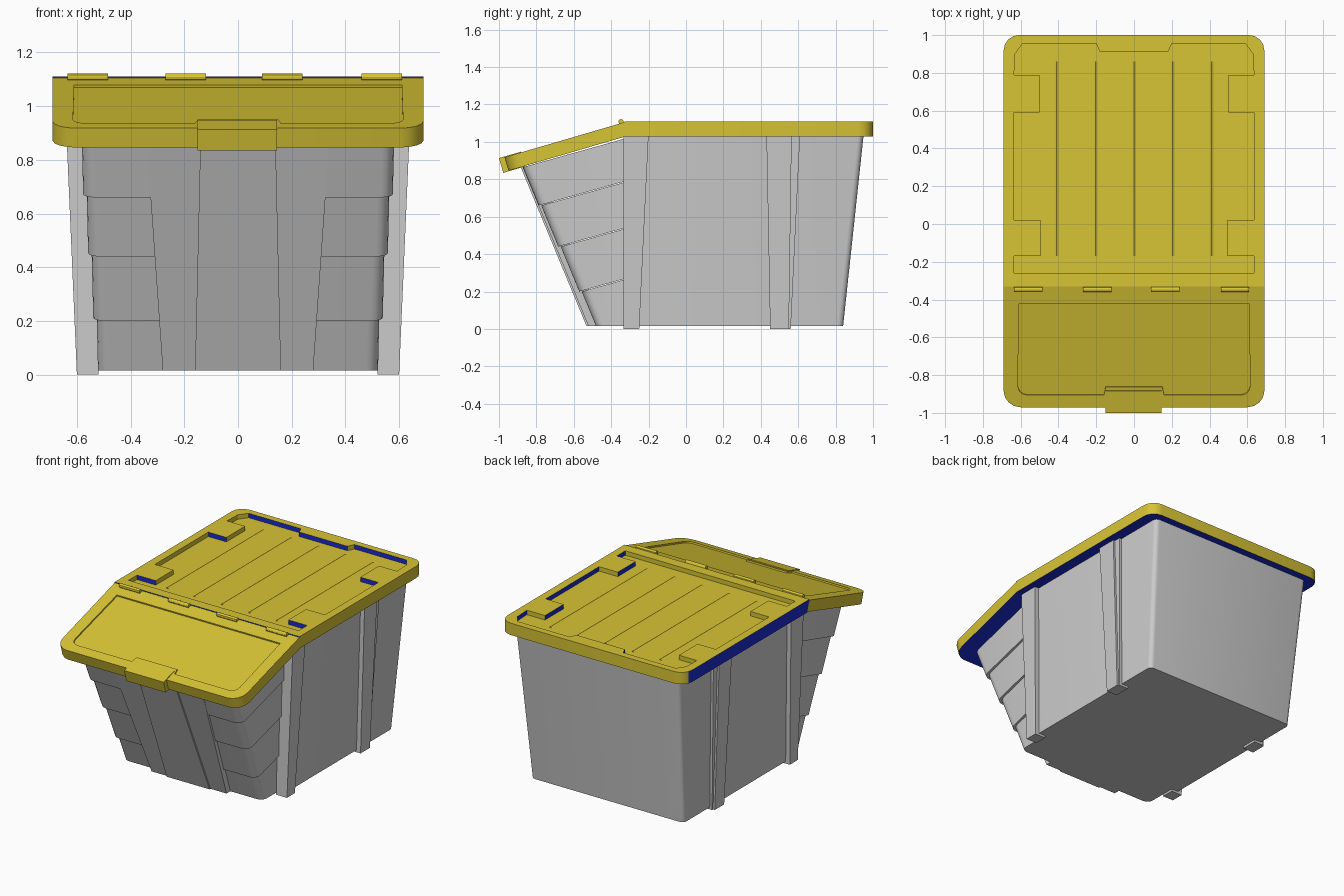
import bpy, bmesh, math
from mathutils import Vector

if "Cube" in bpy.data.objects:
    bpy.data.objects.remove(bpy.data.objects["Cube"])


def material(name, rgb):
    m = bpy.data.materials.new(name)
    m.diffuse_color = (*rgb, 1)
    m.use_nodes = True
    m.node_tree.nodes["Principled BSDF"].inputs["Base Color"].default_value = m.diffuse_color
    return m


YELLOW = material("yellow plastic", (0.68, 0.55, 0.035))
GREY = material("grey plastic", (0.60, 0.60, 0.60))
BLUE = material("blue plastic", (0.01, 0.025, 0.62))


def rounded(pts, radii, n=4):
    """2D outline with the corners rounded by the given radii."""
    out = []
    for i, p in enumerate(pts):
        p, r = Vector(p), radii[i]
        if r == 0:
            out.append(tuple(p))
            continue
        a = p + (Vector(pts[i - 1]) - p).normalized() * r
        b = p + (Vector(pts[(i + 1) % len(pts)]) - p).normalized() * r
        for k in range(n + 1):
            t = k / n * math.pi / 2
            out.append(tuple(p + (a - p) * (1 - math.sin(t)) + (b - p) * (1 - math.cos(t))))
    return out


def loft(name, rings, mat):
    """Closed solid through rings that have equal point counts."""
    bm = bmesh.new()
    rows = [[bm.verts.new(p) for p in ring] for ring in rings]
    n = len(rows[0])
    for a, b in zip(rows, rows[1:]):
        for i in range(n):
            j = (i + 1) % n
            bm.faces.new((a[i], a[j], b[j], b[i]))
    bm.faces.new(rows[0][::-1])
    bm.faces.new(rows[-1])
    bmesh.ops.recalc_face_normals(bm, faces=bm.faces)
    me = bpy.data.meshes.new(name)
    bm.to_mesh(me)
    bm.free()
    me.materials.append(mat)
    ob = bpy.data.objects.new(name, me)
    bpy.context.collection.objects.link(ob)
    return ob


def prism(name, outline, z0, z1, mat):
    return loft(name, [[(x, y, z) for x, y in outline] for z in (z0, z1)], mat)


def box(name, x0, x1, y0, y1, z0, z1, mat):
    return prism(name, [(x0, y0), (x1, y0), (x1, y1), (x0, y1)], z0, z1, mat)


def cut(ob, cutter):
    mod = ob.modifiers.new("cut", "BOOLEAN")
    mod.operation, mod.solver, mod.object = "DIFFERENCE", "EXACT", cutter
    bpy.context.view_layer.update()
    me = bpy.data.meshes.new_from_object(ob.evaluated_get(bpy.context.evaluated_depsgraph_get()))
    ob.modifiers.clear()
    ob.data = me
    bpy.data.objects.remove(cutter)


def paint_blue(ob, rule):
    me = ob.data
    me.materials.clear()
    me.materials.append(YELLOW)
    me.materials.append(BLUE)
    for p in me.polygons:
        p.material_index = 1 if rule(p.normal) else 0


# Rear tub: tapered box with rounded back corners
def tub_ring(w, back, z):
    pts = rounded([(-w, -0.33), (w, -0.33), (w, back), (-w, back)], [0, 0, 0.03, 0.03])
    return [(x, y, z) for x, y in pts]


loft("tub_rear", [tub_ring(0.57, 0.84, 0.015), tub_ring(0.615, 0.95, 1.04)], GREY)


# Side ribs: upright posts that widen upward and stand on the ground
def rib(name, side, low, high, x_low, x_high):
    rings = []
    for (y0, y1), x, z in ((low, x_low, 0.0), (high, x_high, 1.04)):
        xi, xo = side * 0.52, side * x
        rings.append([(xi, y0, z), (xo, y0, z), (xo, y1, z), (xi, y1, z)])
    loft(name, rings, GREY)


for side, label in ((-1, "left"), (1, "right")):
    rib("front_rib_" + label, side, (-0.335, -0.25), (-0.335, -0.20), 0.60, 0.645)
    rib("rear_rib_" + label, side, (0.45, 0.55), (0.43, 0.565), 0.60, 0.645)
    rib("rear_rib_step_" + label, side, (0.54, 0.56), (0.56, 0.61), 0.587, 0.632)


# Sloping front: four stacked tiers, each stepped in from the one above
def front_y(z):
    return -0.52 - (z - 0.015) * 0.414


def tier_ring(z, inset, slope):
    w, f = 0.56 + 0.025 * z - inset, front_y(z) + inset
    pts = rounded([(-w, f), (w, f), (w, -0.32), (-w, -0.32)], [0.045, 0.045, 0, 0])
    return [(x, y, z + slope * (y - f)) for x, y in pts]


heights = [0.015, 0.20, 0.44, 0.66, 0.865]
for k in range(4):
    inset = (3 - k) * 0.013
    loft(f"front_tier_{k + 1}", [tier_ring(heights[k], inset, 0.28 if k else 0),
                                 tier_ring(heights[k + 1], inset, 0.28)], GREY)


# Flat plates running down the middle of the front
def front_plate(name, x_low, x_high, proud):
    rings = []
    for z, x in ((0.015, x_low), (0.865, x_high)):
        y = front_y(z)
        rings.append([(-x, y - proud, z), (x, y - proud, z), (x, y + 0.08, z), (-x, y + 0.08, z)])
    loft(name, rings, GREY)


front_plate("front_plate", 0.28, 0.34, 0.002)
front_plate("front_centre_panel", 0.16, 0.14, 0.012)

# Main lid with a recessed top; pads and a grip reach into the recess
lid = prism("main_lid", rounded([(-0.69, -0.33), (0.69, -0.33), (0.69, 1.0), (-0.69, 1.0)],
                                [0, 0, 0.08, 0.08]), 1.03, 1.11, YELLOW)
half = [(0.635, -0.26), (0.635, -0.17), (0.495, -0.17), (0.495, 0.02), (0.635, 0.02),
        (0.635, 0.59), (0.50, 0.59), (0.50, 0.79), (0.635, 0.79), (0.63, 0.90),
        (0.59, 0.955), (0.20, 0.955), (0.18, 0.91)]
recess = half + [(-x, y) for x, y in reversed(half)]
cut(lid, prism("lid_cutter", recess, 1.08, 1.2, YELLOW))
paint_blue(lid, lambda n: n.x < -0.9 or n.y < -0.7 or n.z < -0.7)

# Stiffening ridges on the lid
for i in range(5):
    x = (i - 2) * 0.205
    loft(f"lid_ridge_{i + 1}", [[(x + dx, y, z) for dx, z in ((-0.014, 1.078), (0.014, 1.078), (0, 1.086))]
                                for y in (-0.17, 0.86)], YELLOW)

# Front flap, built flat with its hinge at the origin and then tilted
flap = prism("front_flap", rounded([(-0.69, -0.667), (0.69, -0.667), (0.69, 0), (-0.69, 0)],
                                   [0.09, 0.09, 0, 0]), -0.075, 0, YELLOW)
panel = rounded([(-0.615, -0.60), (-0.16, -0.60), (-0.15, -0.555), (0.15, -0.555), (0.16, -0.60),
                 (0.615, -0.60), (0.61, -0.094), (-0.61, -0.094)], [0.05, 0, 0, 0, 0, 0.05, 0, 0])
cut(flap, prism("flap_cutter", panel, -0.01, 0.1, YELLOW))
paint_blue(flap, lambda n: n.z < -0.7)
tab = box("flap_pull_tab", -0.15, 0.145, -0.697, -0.575, -0.078, 0.004, YELLOW)
for ob in (flap, tab):
    ob.location = (0, -0.33, 1.105)
    ob.rotation_euler = (math.radians(16.3), 0, 0)

# Hinge knuckles
for i, x in enumerate((-0.56, -0.195, 0.165, 0.535)):
    ring = [(-0.347 + 0.014 * math.cos(t * math.pi / 6), 1.108 + 0.014 * math.sin(t * math.pi / 6))
            for t in range(12)]
    loft(f"hinge_knuckle_{i + 1}", [[(x + d, y, z) for y, z in ring] for d in (-0.075, 0.075)], YELLOW)

# Smooth the rounded corners, keep the hard edges
for ob in bpy.context.collection.objects:
    ob.select_set(True)
    bpy.context.view_layer.objects.active = ob
bpy.ops.object.shade_smooth_by_angle(angle=math.radians(30))
